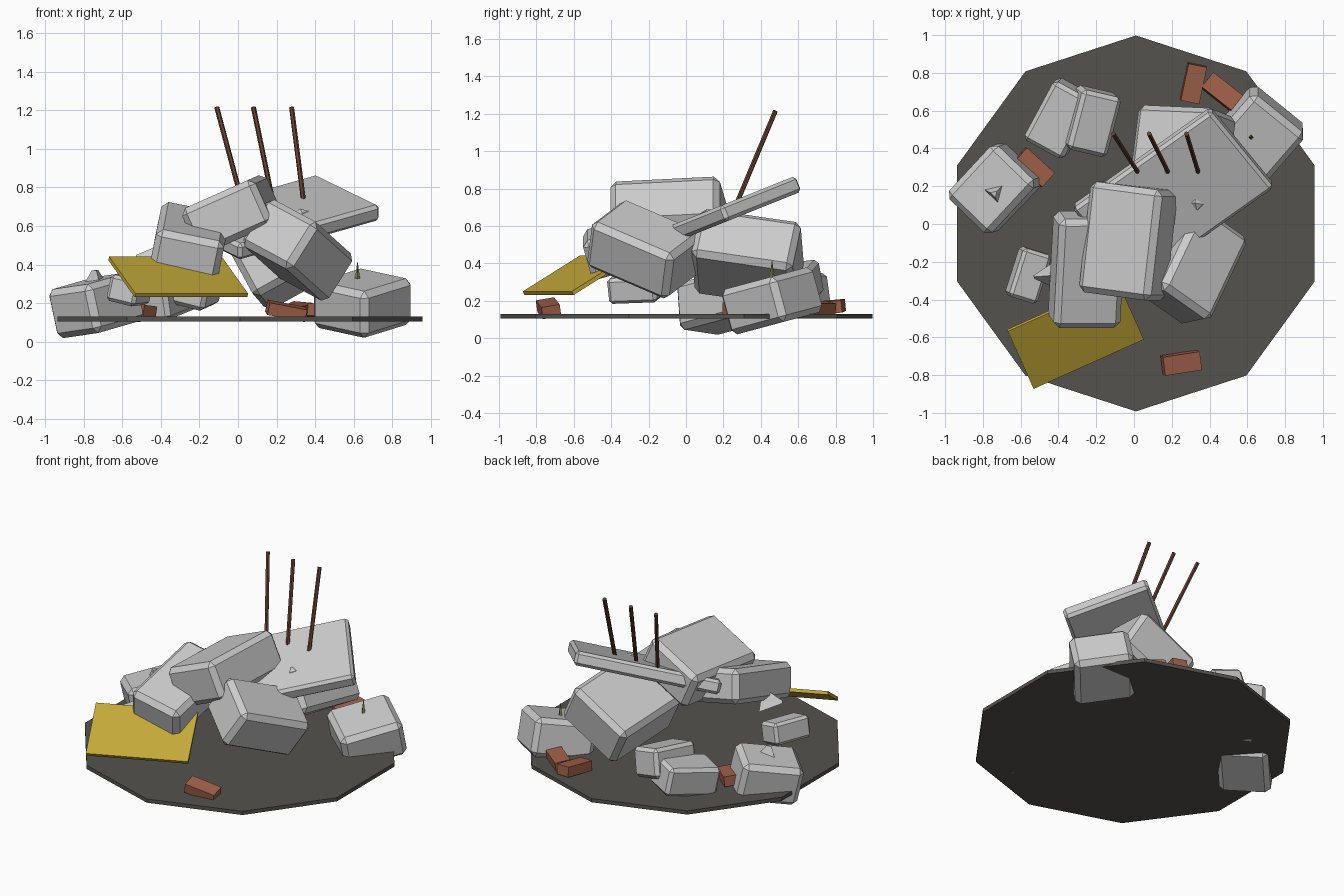
import bpy, bmesh, math
from mathutils import Matrix, Vector

if "Cube" in bpy.data.objects:
    bpy.data.objects.remove(bpy.data.objects["Cube"])


def material(name, rgb):
    m = bpy.data.materials.new(name)
    m.diffuse_color = (*rgb, 1)
    m.use_nodes = True
    m.node_tree.nodes["Principled BSDF"].inputs["Base Color"].default_value = m.diffuse_color
    return m


YELLOW = material("yellow_paint", (0.55, 0.40, 0.04))
BRICK = material("brick_red", (0.36, 0.12, 0.07))
RUST = material("rust", (0.13, 0.05, 0.03))
OLIVE = material("olive", (0.25, 0.25, 0.08))
DARK = material("dark_dirt", (0.09, 0.085, 0.075))


def tilt(yaw, tx=0, ty=0):
    """Yaw first, then lean about the world y and x axes."""
    r = math.radians
    return (Matrix.Rotation(r(tx), 3, 'X') @ Matrix.Rotation(r(ty), 3, 'Y')
            @ Matrix.Rotation(r(yaw), 3, 'Z'))


def axes(x, y):
    """Rotation from two edge directions."""
    x = Vector(x).normalized()
    z = x.cross(Vector(y)).normalized()
    return Matrix((x, z.cross(x), z)).transposed()


def finish(name, bm, mat=None):
    me = bpy.data.meshes.new(name)
    bm.to_mesh(me)
    bm.free()
    ob = bpy.data.objects.new(name, me)
    bpy.context.collection.objects.link(ob)
    if mat:
        me.materials.append(mat)
    return ob


def block(name, centre, size, rot, bevel=0.03, mat=None):
    bm = bmesh.new()
    bmesh.ops.create_cube(bm, size=1)
    bmesh.ops.scale(bm, vec=size, verts=bm.verts)
    if bevel:
        bmesh.ops.bevel(bm, geom=bm.edges[:], offset=bevel, segments=1,
                        profile=0.5, affect='EDGES')
    bm.transform(Matrix.Translation(centre) @ rot.to_4x4())
    return finish(name, bm, mat)


def rod(name, a, b, r1, r2, sides, mat=None):
    a, b = Vector(a), Vector(b)
    d = b - a
    bm = bmesh.new()
    bmesh.ops.create_cone(bm, cap_ends=True, segments=sides, radius1=r1,
                          radius2=r2, depth=d.length)
    bm.transform(Matrix.Translation((a + b) / 2)
                 @ d.to_track_quat('Z', 'Y').to_matrix().to_4x4())
    return finish(name, bm, mat)


# Ten-sided ground disc
bm = bmesh.new()
bmesh.ops.create_cone(bm, cap_ends=True, segments=10, radius1=0.995,
                      radius2=0.995, depth=0.025)
bm.transform(Matrix.Translation((0.01, 0.003, 0.118)))
disc = finish("ground_disc", bm, DARK)
top = max(disc.data.vertices, key=lambda v: v.co.y)
assert top is not None

# Leaning slab on top of the pile
block("top_slab", (0.207, 0.148, 0.645), (0.92, 0.55, 0.09),
      axes((0.72, 0.51, 0.204), (-0.315, 0.405, 0.162)), 0.018)

# Large concrete chunks: centre, size, rotation
chunks = {
    "upper_chunk": ((-0.03, -0.09, 0.66), (0.42, 0.59, 0.26), tilt(-7, 0, -24)),
    "front_left_chunk": ((-0.25, -0.24, 0.52), (0.36, 0.60, 0.22), tilt(-3, 16, 11)),
    "front_right_chunk": ((0.31, -0.22, 0.475), (0.52, 0.35, 0.29),
                          axes((0.40, 0.84, -0.36), (-0.77, 0.5, 0.42))),
    "rear_chunk": ((0.25, 0.33, 0.43), (0.46, 0.55, 0.30), tilt(-8, -12, -28)),
    "right_chunk": ((0.645, 0.46, 0.20), (0.40, 0.37, 0.25), tilt(50, 15, 0)),
    "left_chunk": ((-0.735, 0.19, 0.19), (0.39, 0.32, 0.26), tilt(47, 4, -12)),
}
for name, (c, s, r) in chunks.items():
    block(name, c, s, r, 0.032)

# Small concrete chunks
block("back_chunk_low", (-0.39, 0.56, 0.23), (0.24, 0.36, 0.19), tilt(-28, 8, -8), 0.022)
block("back_chunk_high", (-0.225, 0.545, 0.29), (0.22, 0.33, 0.19), tilt(-15, 10, 12), 0.022)
block("side_chunk", (-0.56, -0.27, 0.27), (0.16, 0.27, 0.14), tilt(-18, 6, 12), 0.018)

# Small shards and a thorn sticking out of chunks
rod("left_shard", (-0.73, 0.17, 0.27), (-0.74, 0.16, 0.37), 0.09, 0.02, 3)
rod("side_shard", (-0.40, -0.27, 0.42), (-0.53, -0.28, 0.44), 0.09, 0.01, 3)
rod("thorn", (0.62, 0.46, 0.31), (0.62, 0.46, 0.42), 0.016, 0.0, 4, OLIVE)

# Yellow painted plate
block("yellow_plate", (-0.31, -0.585, 0.336), (0.64, 0.385, 0.022),
      axes((0.58, 0.26, 0), (-0.14, 0.30, 0.19)), 0, YELLOW)

# Loose bricks
bricks = [((0.25, -0.735, 0.16), tilt(7, 8, 12)),
          ((0.315, 0.745, 0.165), tilt(78, 6, 4)),
          ((0.465, 0.70, 0.16), tilt(-38, -6, 5)),
          ((-0.53, 0.30, 0.165), tilt(-42, 0, 8))]
for i, (c, r) in enumerate(bricks):
    block(f"brick_{i + 1}", c, (0.20, 0.10, 0.065), r, 0, BRICK)

# Bent-back reinforcing bars
for i, (x0, x1) in enumerate([(0.02, -0.11), (0.18, 0.08), (0.34, 0.278)]):
    rod(f"rebar_{i + 1}", (x0, 0.275, 0.73), (x1, 0.478, 1.215), 0.013, 0.013, 6, RUST)
